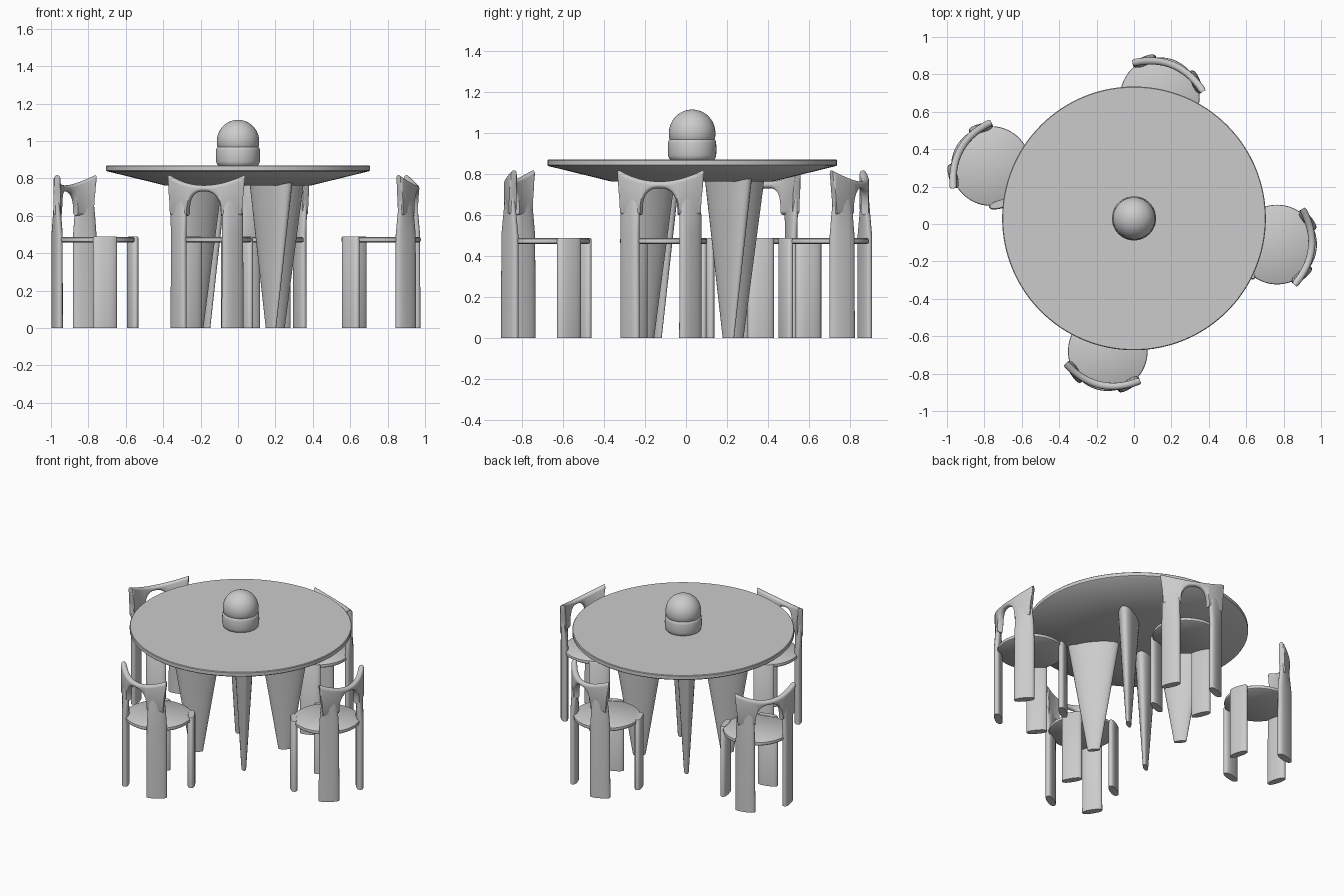
import bpy, bmesh, math
from mathutils import Matrix, Vector

if "Cube" in bpy.data.objects:
    bpy.data.objects.remove(bpy.data.objects["Cube"])


def loft(name, rings, mat=None, angle=40):
    """Join equal-size closed rings into a capped, smooth-by-angle solid."""
    bm = bmesh.new()
    loops = [[bm.verts.new(p) for p in r] for r in rings]
    n = len(loops[0])
    for a, b in zip(loops, loops[1:]):
        for i in range(n):
            j = (i + 1) % n
            bm.faces.new((a[i], a[j], b[j], b[i]))
    bm.faces.new(loops[0][::-1])
    bm.faces.new(loops[-1])
    bmesh.ops.recalc_face_normals(bm, faces=bm.faces)
    if mat:
        bm.transform(mat)
    me = bpy.data.meshes.new(name)
    bm.to_mesh(me)
    bm.free()
    ob = bpy.data.objects.new(name, me)
    bpy.context.collection.objects.link(ob)
    bpy.context.view_layer.objects.active = ob
    bpy.ops.object.select_all(action='DESELECT')
    ob.select_set(True)
    bpy.ops.object.shade_smooth_by_angle(angle=math.radians(angle))
    return ob


def spow(v, e):
    return math.copysign(abs(v) ** e, v)


def oval(cx, cy, z, a, b, rot, n=32, p=2.0):
    """Horizontal (super)ellipse ring, half-axis a along direction rot."""
    c, s, pts = math.cos(rot), math.sin(rot), []
    for i in range(n):
        t = 2 * math.pi * i / n
        u, v = a * spow(math.cos(t), 2 / p), b * spow(math.sin(t), 2 / p)
        pts.append(Vector((cx + u * c - v * s, cy + u * s + v * c, z)))
    return pts


def turned(name, profile, mat, n=64):
    return loft(name, [oval(0, 0, z, r, r, 0, n) for r, z in profile], mat)


# Table top with conical underside
centre = Matrix.Translation((0, 0.03, 0))
turned("table_top", [(0.39, 0.762), (0.70, 0.838), (0.705, 0.843),
                     (0.705, 0.866), (0.701, 0.87)], centre, 128)

# Tapered blade legs, wide side pointing outward
for k in range(4):
    a = math.radians(39 + 90 * k)
    x, y = 0.28 * math.cos(a), 0.28 * math.sin(a)
    loft("table_leg", [oval(x, y, 0, 0.04, 0.015, a),
                       oval(x, y, 0.775, 0.166, 0.06, a)], centre)

# Table lamp: drum base and domed shade
turned("lamp_base", [(0.105, 0.868), (0.113, 0.876), (0.117, 0.89), (0.118, 0.92),
                     (0.117, 0.95), (0.114, 0.963), (0.108, 0.969)], centre)
dome = [(0.108, 0.966), (0.112, 0.972)]
dome += [(0.113 * math.cos(t), 1.0 + 0.113 * math.sin(t))
         for t in [math.pi / 2 * i / 16 for i in range(16)]] + [(0.002, 1.113)]
turned("lamp_dome", dome, centre)


# Backrest curves, in chair space (+x points to the back of the chair)
def rail_top(t):
    return 0.763 + 0.052 * (t / 0.2) ** 2


def rail_bottom(t):
    t = abs(t)
    if t < 0.09:
        return 0.60 + 0.13 * (1 - (t / 0.09) ** 2.5) ** 0.4
    if t > 0.188:
        return 0.62 + 0.16 * min(1, (t - 0.188) / 0.016) ** 0.8
    return 0.60


def backrest(mat):
    half = [0.09 * math.sin(math.pi / 2 * i / 14) for i in range(15)]
    half += [0.105, 0.12, 0.14, 0.16, 0.175, 0.188, 0.192, 0.196, 0.2, 0.204]
    rings = []
    for t in [-h for h in half[:0:-1]] + half:
        lo, hi = rail_bottom(t), rail_top(t)
        nrm = Vector((1, 0.037 * 2 * t / 0.148 ** 2, 0)).normalized()
        mid = Vector((0.185 - 0.037 * (t / 0.148) ** 2, t, 0))
        th = 0.019 if abs(t) < 0.2 else 0.015
        ring = []
        # rounded section: semicircular top and bottom edges
        r = min(th, (hi - lo) / 2)
        for i in range(24):
            w = 2 * math.pi * i / 24
            zc = hi - r if i < 12 else lo + r
            ring.append(mid + nrm * th * math.cos(w)
                        + Vector((0, 0, zc + r * math.sin(w))))
        rings.append(ring)
    loft("backrest", rings, mat, 50)


def chair(x, y, facing):
    m = Matrix.Translation((x, y, 0)) @ Matrix.Rotation(math.radians(facing), 4, 'Z')
    turned("seat", [(0.204, 0.458), (0.211, 0.463), (0.213, 0.472),
                    (0.211, 0.482), (0.204, 0.487)], m)
    for side in (-1, 1):
        # front board leg, tangent to the seat
        rot = side * math.radians(45)
        loft("front_leg", [oval(-0.148, side * 0.148, z, 0.066 - c, 0.024 - c, rot, 32, 2.4)
                           for z, c in ((0, 0), (0.482, 0), (0.489, 0.005))], m)
        # back board leg, rising and blending into the backrest
        rot = side * math.radians(135)
        top = side * math.radians(118)
        loft("back_leg", [oval(0.148, side * 0.148, z, a, b, r, 32, 2.4)
                          for z, a, b, r in ((0, 0.066, 0.024, rot),
                                             (0.50, 0.064, 0.024, rot),
                                             (0.60, 0.059, 0.021, (rot + top) / 2),
                                             (0.71, 0.05, 0.016, top))], m)
    backrest(m)


# Four chairs around the table: position and direction of the back
for spec in ((0.765, -0.11, -6), (0.138, 0.678, 68),
             (-0.765, 0.31, 150), (-0.14, -0.68, 257)):
    chair(*spec)
